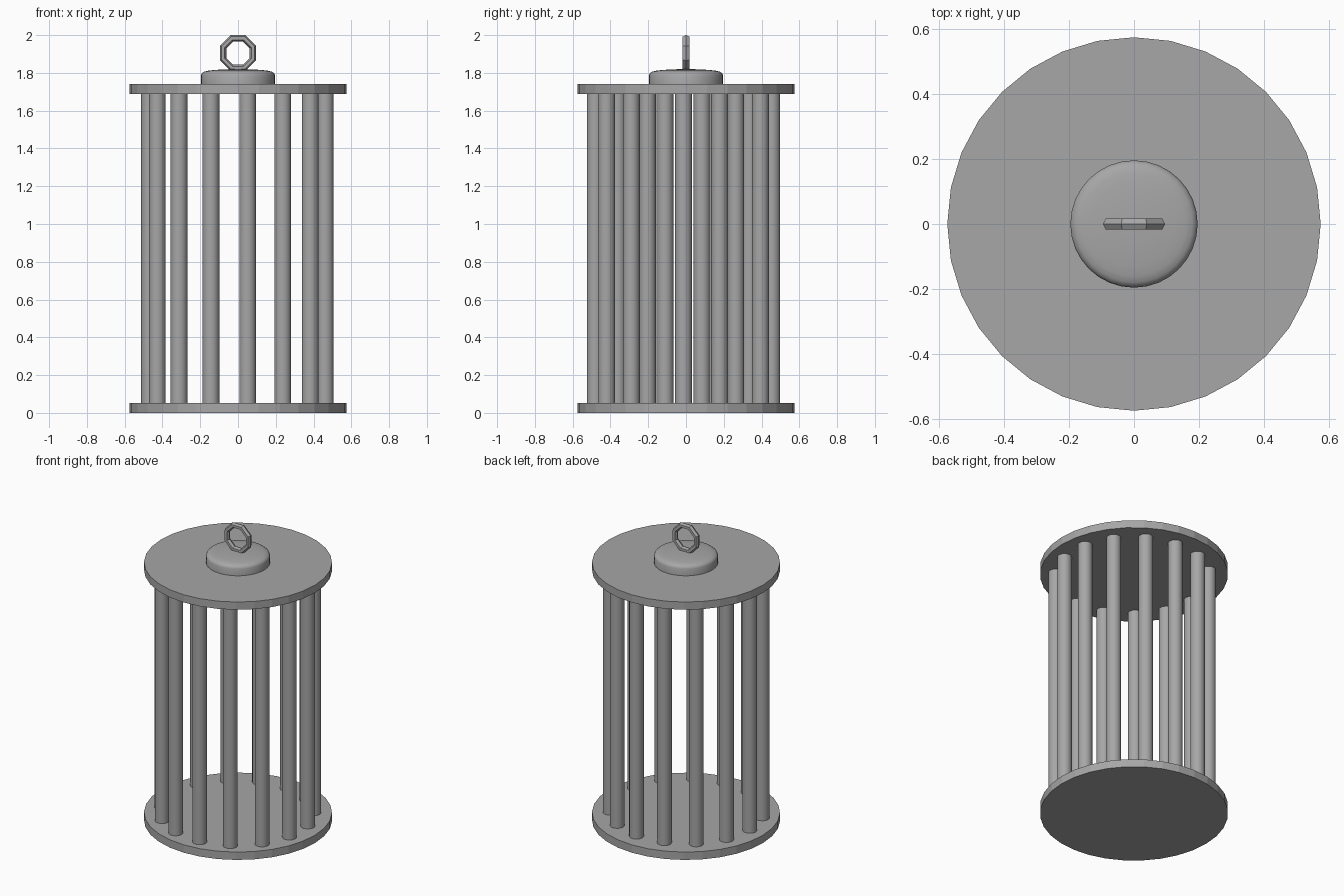
import bpy, bmesh, math
from math import sin, cos, pi, radians

if "Cube" in bpy.data.objects:
    bpy.data.objects.remove(bpy.data.objects["Cube"])

# Dark grey shared by every part
GREY = bpy.data.materials.new("dark_grey")
GREY.diffuse_color = (0.385, 0.385, 0.385, 1)
GREY.use_nodes = True
GREY.node_tree.nodes["Principled BSDF"].inputs["Base Color"].default_value = GREY.diffuse_color


def finish(name, bm, loc, smooth=None):
    me = bpy.data.meshes.new(name)
    bmesh.ops.recalc_face_normals(bm, faces=bm.faces)
    bm.to_mesh(me)
    bm.free()
    me.materials.append(GREY)
    ob = bpy.data.objects.new(name, me)
    ob.location = loc
    bpy.context.collection.objects.link(ob)
    if smooth:
        bpy.ops.object.select_all(action='DESELECT')
        ob.select_set(True)
        bpy.context.view_layer.objects.active = ob
        bpy.ops.object.shade_smooth_by_angle(angle=radians(smooth))
    return ob


def lathe(name, profile, sides, loc=(0, 0, 0), smooth=None):
    """Revolve (radius, z) points around z; flat ends are capped."""
    bm = bmesh.new()
    rings = []
    for r, z in profile:
        if r == 0:
            rings.append([bm.verts.new((0, 0, z))] * sides)
        else:
            rings.append([bm.verts.new((r * cos(2 * pi * i / sides), r * sin(2 * pi * i / sides), z))
                          for i in range(sides)])
    for a, b in zip(rings, rings[1:]):
        for i in range(sides):
            j = (i + 1) % sides
            bm.faces.new(list(dict.fromkeys((a[i], a[j], b[j], b[i]))))
    for ring, (r, z) in ((rings[0], profile[0]), (rings[-1], profile[-1])):
        if r > 0:
            bm.faces.new(ring)
    return finish(name, bm, loc, smooth)


# Base and roof plates
lathe("base_plate", [(0.575, 0), (0.575, 0.053)], 32)
lathe("roof_plate", [(0.575, 1.688), (0.575, 1.74)], 32)

# Ring of upright bars, set slightly forward
BARS, BAR_RING, BAR_R = 15, 0.470, 0.0445
for k in range(BARS):
    a = pi + 2 * pi * k / BARS
    lathe(f"bar_{k + 1}", [(BAR_R, 0.04), (BAR_R, 1.70)], 32,
          (BAR_RING * cos(a) + 0.002, BAR_RING * sin(a) - 0.013, 0), smooth=30)

# Low domed cap on the roof
lathe("cap", [(0.196, 1.73), (0.196, 1.787), (0.191, 1.798), (0.18, 1.806), (0.16, 1.811),
              (0.13, 1.815), (0.07, 1.819), (0, 1.82)], 32, smooth=40)

# Octagonal hanging ring standing in the xz plane
MAJOR, MINOR, DEPTH, SEG, SIDES = 0.085, 0.018, 0.020, 8, 6
bm = bmesh.new()
loops = []
for i in range(SEG):
    a = 2 * pi * (i + 0.5) / SEG
    loop = []
    for j in range(SIDES):
        b = 2 * pi * j / SIDES
        r = MAJOR + MINOR * cos(b)
        loop.append(bm.verts.new((r * cos(a), DEPTH * sin(b), r * sin(a))))
    loops.append(loop)
for i in range(SEG):
    p, q = loops[i], loops[(i + 1) % SEG]
    for j in range(SIDES):
        n = (j + 1) % SIDES
        bm.faces.new((p[j], p[n], q[n], q[j]))
finish("hanging_ring", bm, (0, 0, 1.905))
